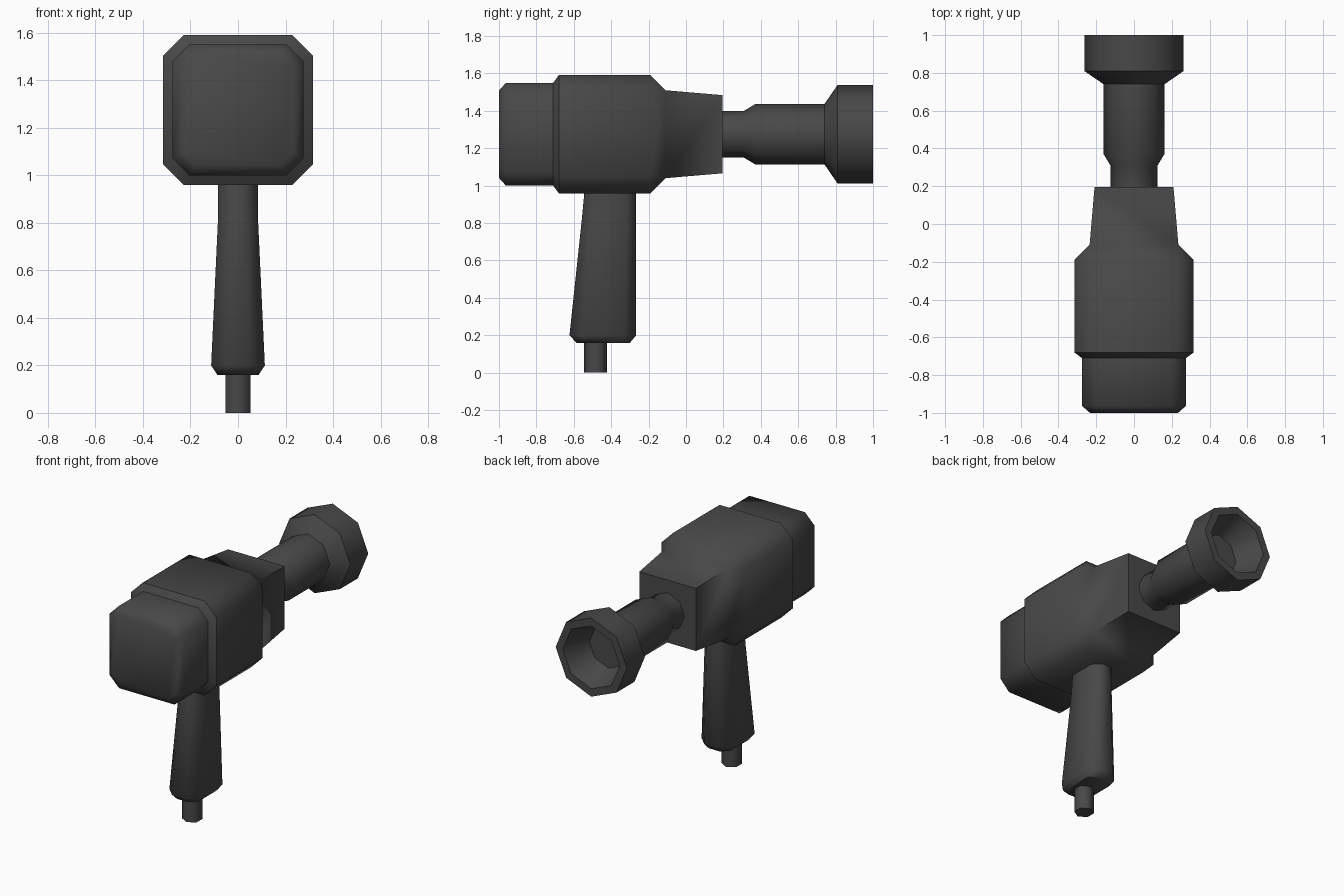
import bpy, bmesh, math
from mathutils import Vector

if "Cube" in bpy.data.objects:
    bpy.data.objects.remove(bpy.data.objects["Cube"])

dark = bpy.data.materials.new("dark_plastic")
dark.diffuse_color = (0.065, 0.065, 0.065, 1)
dark.use_nodes = True
dark.node_tree.nodes["Principled BSDF"].inputs["Base Color"].default_value = dark.diffuse_color
CZ = 1.275  # height of the main axis


def octo(hw, hh, c):
    """Rectangle with cut corners, as eight 2D points."""
    return [(hw, -hh + c), (hw, hh - c), (hw - c, hh), (-hw + c, hh),
            (-hw, hh - c), (-hw, -hh + c), (-hw + c, -hh), (hw - c, -hh)]


def ngon(n, r, start=0.0):
    return [(r * math.cos(start + math.tau * i / n),
             r * math.sin(start + math.tau * i / n)) for i in range(n)]


def loft(name, rings, angle=50):
    """Skin a list of equally sized point rings and cap both ends."""
    bm = bmesh.new()
    vs = [[bm.verts.new(Vector(p)) for p in ring] for ring in rings]
    n = len(vs[0])
    for a, b in zip(vs, vs[1:]):
        for i in range(n):
            j = (i + 1) % n
            bm.faces.new((a[i], a[j], b[j], b[i]))
    bm.faces.new(vs[0])
    bm.faces.new(vs[-1])
    bmesh.ops.remove_doubles(bm, verts=bm.verts, dist=1e-4)
    bmesh.ops.recalc_face_normals(bm, faces=bm.faces)
    me = bpy.data.meshes.new(name)
    bm.to_mesh(me)
    bm.free()
    ob = bpy.data.objects.new(name, me)
    bpy.context.collection.objects.link(ob)
    me.materials.append(dark)
    bpy.ops.object.select_all(action='DESELECT')
    ob.select_set(True)
    bpy.context.view_layer.objects.active = ob
    bpy.ops.object.shade_smooth_by_angle(angle=math.radians(angle))
    return ob


def along_y(y, pts):
    return [(x, y, CZ + z) for x, z in pts]


# Main housing: y, half size, corner cut (square at the nozzle end)
housing = [(-1.0, 0.233, 0.055), (-0.963, 0.275, 0.07), (-0.71, 0.275, 0.07),
           (-0.68, 0.316, 0.088), (-0.19, 0.316, 0.088),
           (-0.11, 0.235, 0.0), (0.195, 0.209, 0.0)]
loft("housing", [along_y(y, octo(h, h, c)) for y, h, c in housing])

# Eight-sided barrel with a flared, hollow bell
barrel = [(0.15, 0.125), (0.31, 0.125), (0.37, 0.161), (0.74, 0.161),
          (0.81, 0.263), (1.0, 0.263), (1.0, 0.21), (0.82, 0.14)]
loft("barrel", [along_y(y, ngon(8, r)) for y, r in barrel])

# Handle: z, half width, back y, front y, corner cut
handle = [(0.16, 0.087, -0.585, -0.30, 0.045), (0.2, 0.113, -0.623, -0.266, 0.06),
          (0.82, 0.084, -0.557, -0.266, 0.05), (1.0, 0.083, -0.54, -0.266, 0.05)]
loft("handle", [[(x, (y0 + y1) / 2 + y, z) for x, y in octo(w, (y1 - y0) / 2, c)]
                for z, w, y0, y1, c in handle])

# Hexagonal peg under the handle
loft("peg", [[(x, y - 0.483, z) for x, y in ngon(6, 0.0615, math.pi / 2)]
             for z in (0.0, 0.18)], 65)
